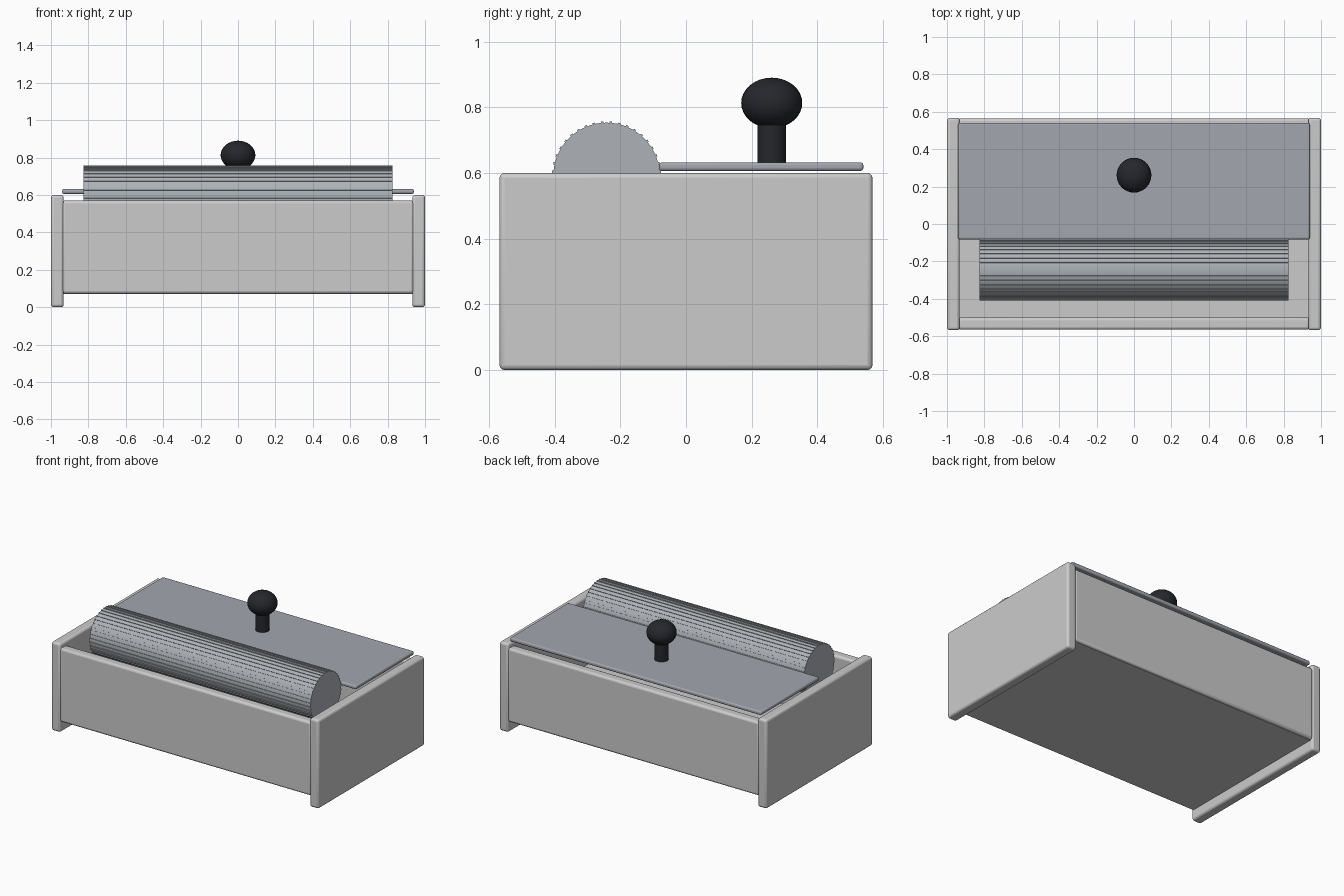
import bpy
import bmesh
from math import pi, cos, sin
from mathutils import Matrix

if "Cube" in bpy.data.objects:
    bpy.data.objects.remove(bpy.data.objects["Cube"])


def material(name, rgb):
    m = bpy.data.materials.new(name)
    m.diffuse_color = (*rgb, 1)
    m.use_nodes = True
    m.node_tree.nodes["Principled BSDF"].inputs["Base Color"].default_value = m.diffuse_color
    return m


def finish(name, bm, mat=None, bevel=0):
    me = bpy.data.meshes.new(name)
    bm.to_mesh(me)
    bm.free()
    ob = bpy.data.objects.new(name, me)
    bpy.context.collection.objects.link(ob)
    if mat:
        me.materials.append(mat)
    if bevel:
        mod = ob.modifiers.new("Bevel", 'BEVEL')
        mod.width, mod.segments = bevel, 3
    bpy.ops.object.select_all(action='DESELECT')
    bpy.context.view_layer.objects.active = ob
    ob.select_set(True)
    bpy.ops.object.shade_smooth_by_angle(angle=pi / 5)
    return ob


def box(name, lo, hi, mat=None, bevel=0.015):
    bm = bmesh.new()
    mid = [(a + b) / 2 for a, b in zip(lo, hi)]
    size = [b - a for a, b in zip(lo, hi)]
    bmesh.ops.create_cube(bm, size=1, matrix=Matrix.Translation(mid) @ Matrix.Diagonal((*size, 1)))
    return finish(name, bm, mat, bevel)


roller_mat = material("roller_steel", (0.42, 0.45, 0.48))
plate_mat = material("plate_steel", (0.36, 0.38, 0.42))
knob_mat = material("knob_black", (0.018, 0.02, 0.025))

# Tray: taller side panels, front and back walls, raised floor
for side, name in ((1, "right"), (-1, "left")):
    x0, x1 = sorted((side * 0.932, side * 1.0))
    box(name + "_side", (x0, -0.568, 0), (x1, 0.568, 0.6))
for side, name in ((1, "back"), (-1, "front")):
    y0, y1 = sorted((side * 0.5, side * 0.565))
    box(name + "_wall", (-0.94, y0, 0.072), (0.94, y1, 0.57))
box("floor", (-0.94, -0.55, 0.07), (0.94, 0.55, 0.14), bevel=0)

# Roller with fine ribs along its length
RY, RZ, RR, HALF = -0.242, 0.591, 0.162, 0.826
bm = bmesh.new()
bmesh.ops.create_cone(bm, cap_ends=True, segments=64, radius1=RR, radius2=RR, depth=2 * HALF,
                      matrix=Matrix.Translation((0, RY, RZ)) @ Matrix.Rotation(pi / 2, 4, 'Y'))
finish("roller", bm, roller_mat)

bm = bmesh.new()
for i in range(40):
    a = 2 * pi * (i + 0.5) / 40
    place = Matrix.Translation((0, RY + RR * cos(a), RZ + RR * sin(a)))
    bmesh.ops.create_cube(bm, size=1, matrix=place @ Matrix.Rotation(a, 4, 'X')
                          @ Matrix.Diagonal((2 * HALF, 0.008, 0.008, 1)))
finish("roller_ribs", bm, roller_mat)

# Sliding cover plate
box("cover_plate", (-0.94, -0.082, 0.606), (0.94, 0.54, 0.632), plate_mat, 0.009)

# Knob: stem and flattened ball
KY = 0.261
bm = bmesh.new()
bmesh.ops.create_cone(bm, cap_ends=True, segments=32, radius1=0.044, radius2=0.044, depth=0.13,
                      matrix=Matrix.Translation((0, KY, 0.696)))
finish("knob_stem", bm, knob_mat)
bm = bmesh.new()
bmesh.ops.create_uvsphere(bm, u_segments=32, v_segments=16, radius=1,
                          matrix=Matrix.Translation((0, KY, 0.813)) @ Matrix.Diagonal((0.093, 0.093, 0.077, 1)))
finish("knob_ball", bm, knob_mat)
